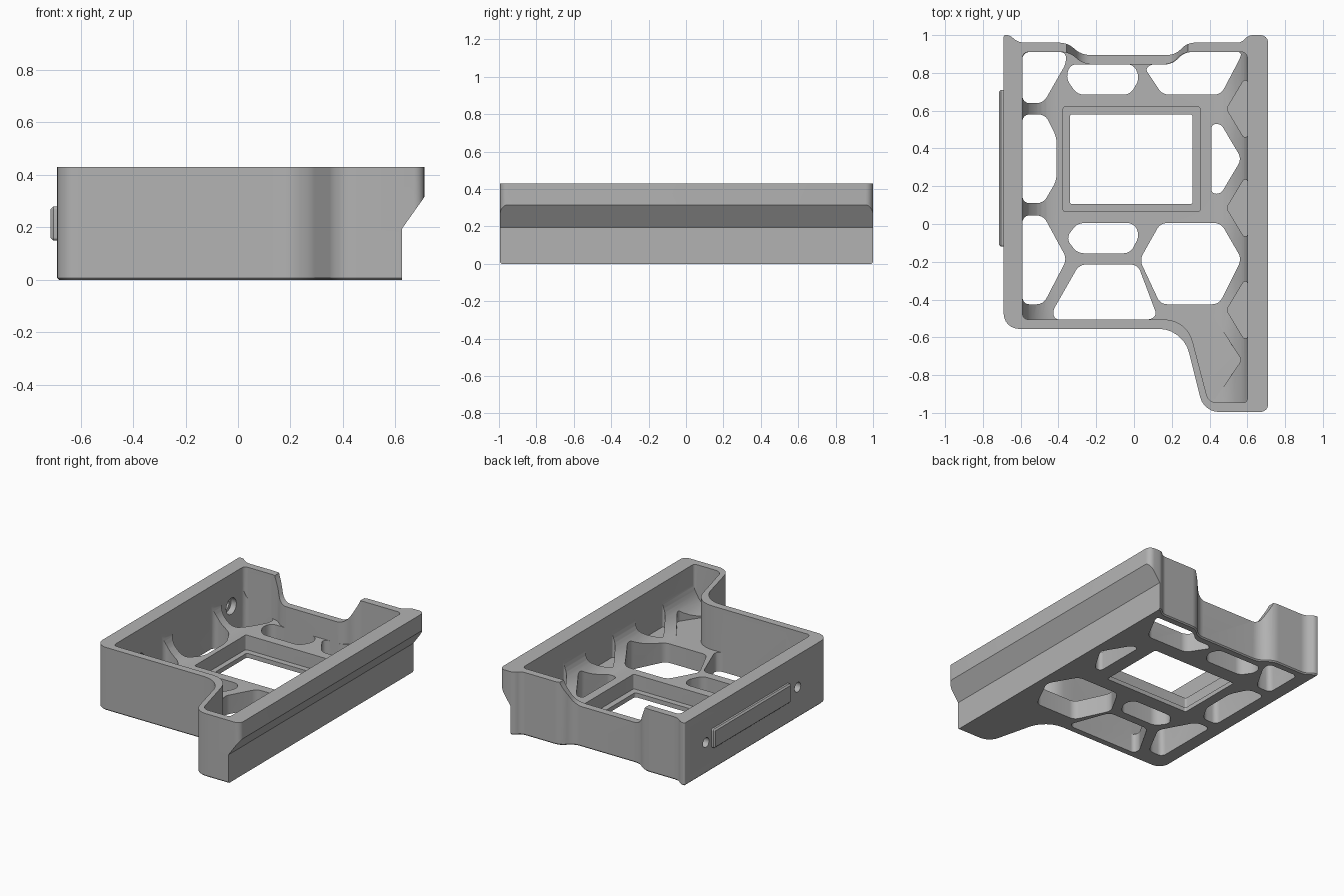
import bpy, bmesh, math
from mathutils import Vector

if "Cube" in bpy.data.objects:
    bpy.data.objects.remove(bpy.data.objects["Cube"])

grey = bpy.data.materials.new("plain_grey")
grey.use_nodes = True
grey.diffuse_color = (0.45, 0.45, 0.45, 1)
grey.node_tree.nodes["Principled BSDF"].inputs["Base Color"].default_value = grey.diffuse_color

H, FLOOR = 0.43, 0.13


def rounded(points, default=0.03, steps=6):
    """Round each corner with a circular arc; a point may carry its own tangent length."""
    out, n = [], len(points)
    for i, p in enumerate(points):
        a, b, c = (Vector(points[j % n][:2]) for j in (i - 1, i, i + 1))
        size = p[2] if len(p) > 2 else default
        u, v = a - b, c - b
        d = min(size, u.length * 0.48, v.length * 0.48)
        if d < 0.001:
            out.append(b)
            continue
        s, e = b + u.normalized() * d, b + v.normalized() * d
        w = math.sin(u.angle(v) / 2)
        for k in range(steps + 1):
            t = k / steps
            f = ((1 - t) ** 2, 2 * t * (1 - t) * w, t * t)
            out.append((s * f[0] + b * f[1] + e * f[2]) / sum(f))
    return out


def prism(name, outline, lo, hi, axis="z", base_bevel=0):
    """Extrude a closed outline along z, y (outline in x,z) or x (outline in y,z)."""
    place = {"z": lambda p, h: (p[0], p[1], h),
             "y": lambda p, h: (p[0], h, p[1]),
             "x": lambda p, h: (h, p[0], p[1])}[axis]
    bm = bmesh.new()
    base = bm.faces.new([bm.verts.new(place(p, lo)) for p in outline])
    top = bm.faces.new([bm.verts.new(place(p, hi)) for p in outline])
    n = len(outline)
    for i in range(n):
        j = (i + 1) % n
        bm.faces.new((base.verts[i], base.verts[j], top.verts[j], top.verts[i]))
    bmesh.ops.recalc_face_normals(bm, faces=bm.faces)
    if base_bevel:
        bmesh.ops.bevel(bm, geom=list(base.edges), offset=base_bevel,
                        segments=1, affect="EDGES")
    mesh = bpy.data.meshes.new(name)
    bm.to_mesh(mesh)
    bm.free()
    mesh.materials.append(grey)
    obj = bpy.data.objects.new(name, mesh)
    bpy.context.collection.objects.link(obj)
    return obj


def combine(target, tool, operation="DIFFERENCE"):
    """Apply a boolean and discard the tool."""
    mod = target.modifiers.new("cut", "BOOLEAN")
    mod.operation, mod.solver, mod.object = operation, "EXACT", tool
    bpy.context.view_layer.objects.active = target
    bpy.ops.object.modifier_apply(modifier=mod.name)
    bpy.data.objects.remove(tool)


def box(x0, x1, y0, y1):
    return [(x0, y0), (x1, y0), (x1, y1), (x0, y1)]


# Tray body with its stepped front and scalloped back
tray = prism("tray_body", rounded([
    (-0.69, -0.555, 0.08), (0.26, -0.555, 0.13), (0.37, -0.995, 0.08), (0.71, -0.995, 0.04),
    (0.71, 1, 0.04), (0.605, 1), (0.57, 0.96), (0.28, 0.96, 0.06), (0.22, 0.895, 0.06),
    (-0.28, 0.895, 0.06), (-0.35, 0.96, 0.06), (-0.61, 0.96), (-0.66, 1), (-0.69, 1, 0.01)]),
    0, H, base_bevel=0.008)

# Overhanging rail: undercut the lower part of the side
combine(tray, prism("undercut", [(0.625, -0.1), (0.625, 0.195), (0.71, 0.315), (0.9, 0.315),
                                 (0.9, -0.1)], -1.2, 1.2, "y"))

# Cavity: inner plan crossed with a section that curves up at both side walls
cavity = prism("cavity", rounded([
    (-0.59, -0.505), (0.28, -0.505, 0.12), (0.395, -0.945, 0.04), (0.6, -0.945, 0.02),
    (0.6, 0.91), (0.26, 0.91, 0.06), (0.2, 0.845, 0.06), (-0.27, 0.845, 0.06),
    (-0.34, 0.91, 0.06), (-0.59, 0.91)]), FLOOR, 0.6)
combine(cavity, prism("cove", rounded([
    (-0.59, 0.1 + FLOOR - 0.1, 0.18), (0.6, FLOOR, 0.18), (0.6, 0.7, 0), (-0.59, 0.7, 0)],
    steps=10), -1.2, 1.2, "y"), "INTERSECT")
combine(tray, cavity)

# Lowered middle of the back wall
combine(tray, prism("back_dip", rounded([
    (-0.37, 0.6, 0), (-0.36, H, 0.03), (-0.28, 0.275, 0.05), (0.21, 0.275, 0.05),
    (0.29, H, 0.03), (0.3, 0.6, 0)]), 0.7, 1.2, "y"))

# Lightening holes through the floor
holes = [
    [(-0.59, 0.91), (-0.36, 0.91), (-0.36, 0.85), (-0.48, 0.64), (-0.59, 0.64)],
    [(-0.34, 0.845), (0, 0.845), (0.03, 0.77), (-0.02, 0.685), (-0.3, 0.685), (-0.36, 0.77)],
    [(0.09, 0.845), (0.2, 0.845), (0.27, 0.91), (0.57, 0.91), (0.56, 0.875), (0.46, 0.685),
     (0.15, 0.685), (0.06, 0.82)],
    [(-0.59, 0.58), (-0.47, 0.58), (-0.41, 0.46), (-0.41, 0.23), (-0.48, 0.11), (-0.59, 0.11)],
    [(-0.59, 0.045), (-0.48, 0.045), (-0.355, -0.185), (-0.48, -0.425), (-0.59, -0.425)],
    [(-0.3, 0.005), (0, 0.005), (0.03, -0.06), (-0.02, -0.155), (-0.3, -0.155), (-0.36, -0.075)],
    [(-0.29, -0.215), (0.02, -0.215), (0.12, -0.48), (0.09, -0.505), (-0.42, -0.505), (-0.43, -0.46)],
    [(0.14, 0.005), (0.46, 0.005), (0.57, -0.185), (0.45, -0.425), (0.14, -0.425), (0.03, -0.19)],
    [(0.41, 0.53), (0.46, 0.53), (0.57, 0.345), (0.46, 0.16), (0.41, 0.16)],
]
for outline in holes:
    combine(tray, prism("hole", rounded(outline, 0.035), -0.1, 0.4))

# Pockets in the coved side wall, leaving ribs between them
for y in (0.61, 0.085, -0.455):
    combine(tray, prism("pocket", rounded([
        (0.6, y + 0.15), (0.58, y + 0.15), (0.49, y), (0.58, y - 0.15), (0.6, y - 0.15)],
        0.015), FLOOR, 0.4))
combine(tray, prism("pocket", rounded([(0.4, -0.46), (0.57, -0.72), (0.42, -0.94)], 0.02),
                    FLOOR, 0.4))

# Window with a recessed ledge
combine(tray, prism("window", rounded(box(-0.34, 0.31, 0.105, 0.58), 0.012), -0.1, 0.3))
combine(tray, prism("ledge", rounded(box(-0.375, 0.35, 0.065, 0.62), 0.012), 0.03, 0.3))

# Screw holes through the side wall, counterbored on the inside
for y in (0.77, -0.22):
    for radius, x0, x1 in ((0.033, -0.8, -0.55), (0.055, -0.63, -0.55)):
        ring = [(y + radius * math.cos(math.tau * k / 24), 0.21 + radius * math.sin(math.tau * k / 24))
                for k in range(24)]
        combine(tray, prism("screw_hole", ring, x0, x1, "x"))

# Raised strip on the side wall
strip = prism("side_strip", rounded(box(-0.12, 0.71, 0.15, 0.28), 0.012), -0.714, -0.685, "x",
              base_bevel=0.01)

for obj in (tray, strip):
    bpy.ops.object.select_all(action="DESELECT")
    obj.select_set(True)
    bpy.context.view_layer.objects.active = obj
    bpy.ops.object.shade_smooth_by_angle(angle=math.radians(30))
